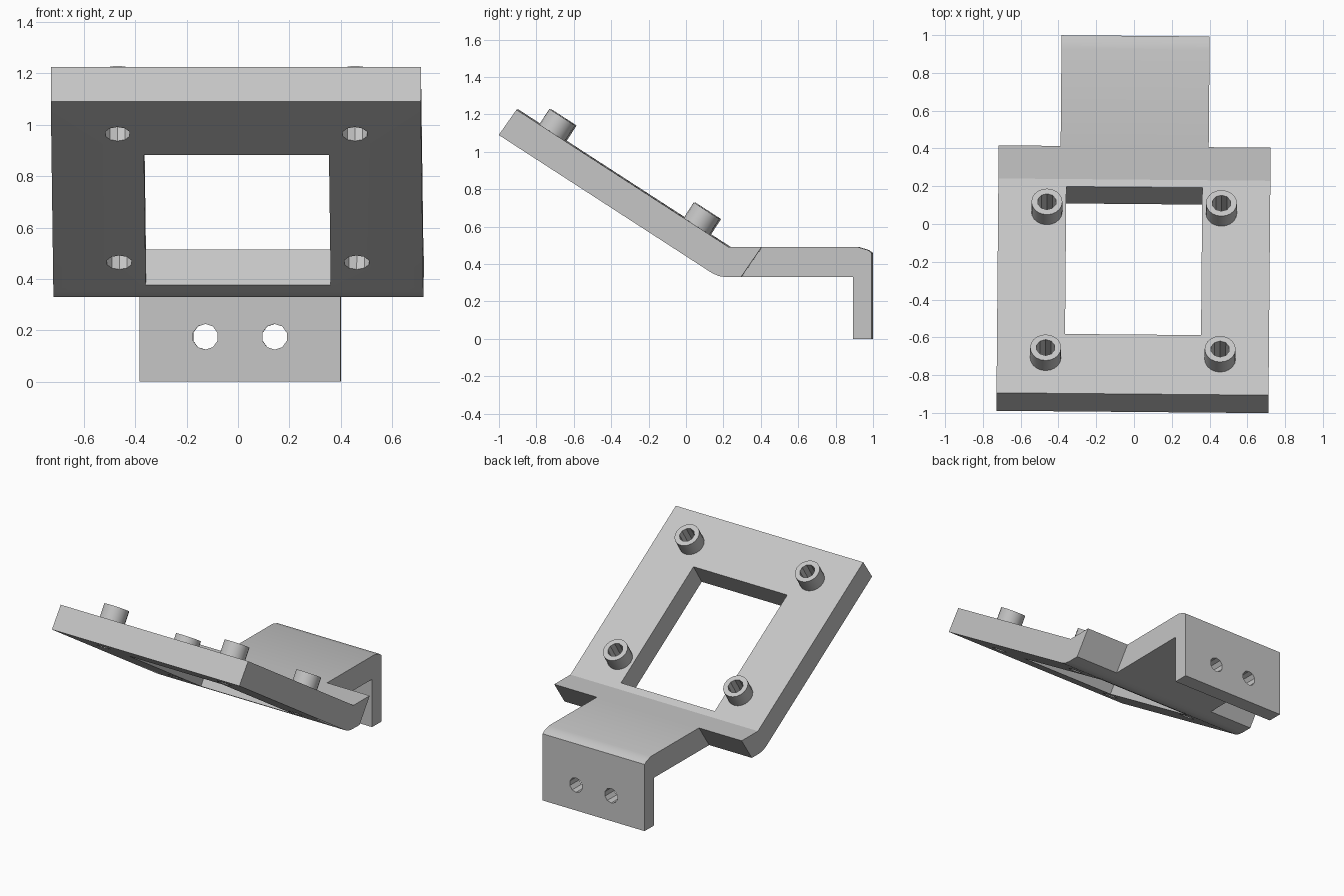
import bpy, bmesh, math
from mathutils import Matrix, Vector

old = bpy.data.objects.get("Cube")
if old:
    bpy.data.objects.remove(old, do_unlink=True)

# Single grey material
grey = bpy.data.materials.new("light_grey")
grey.use_nodes = True
COLOUR = (0.56, 0.56, 0.56, 1)
grey.diffuse_color = COLOUR
grey.node_tree.nodes["Principled BSDF"].inputs["Base Color"].default_value = COLOUR

# Frame of the sloping plate: x across, y down the slope, z out of its upper face
SLOPE = math.atan2(0.735, 1.135)
FRAME = Matrix.Translation((0, -0.905, 1.225)) @ Matrix.Rotation(-SLOPE, 4, 'X')
THICK = 0.165


def finish(name, bm):
    bmesh.ops.recalc_face_normals(bm, faces=bm.faces)
    mesh = bpy.data.meshes.new(name)
    bm.to_mesh(mesh)
    bm.free()
    mesh.materials.append(grey)
    obj = bpy.data.objects.new(name, mesh)
    bpy.context.collection.objects.link(obj)
    return obj


def extrude_profile(name, points, half_width):
    """Side profile (y, z) extruded across x."""
    bm = bmesh.new()
    face = bm.faces.new([bm.verts.new((-half_width, y, z)) for y, z in points])
    out = bmesh.ops.extrude_face_region(bm, geom=[face])
    moved = [v for v in out["geom"] if isinstance(v, bmesh.types.BMVert)]
    bmesh.ops.translate(bm, verts=moved, vec=(2 * half_width, 0, 0))
    return finish(name, bm)


def cylinder(name, radius, low, high, sides, matrix):
    """Cylinder running from low to high along the z axis of matrix."""
    bm = bmesh.new()
    place = matrix @ Matrix.Translation((0, 0, (low + high) / 2))
    bmesh.ops.create_cone(bm, cap_ends=True, segments=sides, radius1=radius,
                          radius2=radius, depth=high - low, matrix=place)
    return finish(name, bm)


def boolean(target, tool, operation):
    mod = target.modifiers.new("boolean", 'BOOLEAN')
    mod.operation = operation
    mod.solver = 'EXACT'
    mod.object = tool
    bpy.context.view_layer.objects.active = target
    bpy.ops.object.modifier_apply(modifier=mod.name)


def discard(obj):
    bpy.data.objects.remove(obj, do_unlink=True)


# Wide sloping plate with its bent rear lip
plate = extrude_profile("bracket", [
    (-1.0, 1.09), (-0.905, 1.225), (0.23, 0.49), (0.405, 0.49),
    (0.295, 0.33), (0.215, 0.33), (0.175, 0.336), (0.14, 0.352)], 0.72)

# Narrow tongue ending in a downward tab
tongue = extrude_profile("tongue", [
    (0.28, 0.49), (0.92, 0.49), (0.97, 0.475), (0.991, 0.46),
    (0.991, 0), (0.89, 0), (0.89, 0.33), (0.25, 0.33)], 0.392)
boolean(plate, tongue, 'UNION')
discard(tongue)

# Rectangular window, square to the slope
bm = bmesh.new()
bmesh.ops.create_cube(bm, size=1, matrix=FRAME @ Matrix.Translation((0, 0.84, -0.08))
                      @ Matrix.Diagonal((0.72, 0.93, 0.6, 1)))
window = finish("window_cutter", bm)
boolean(plate, window, 'DIFFERENCE')
discard(window)

# Hollow bosses, their bores running on through the plate
parts = [plate]
for row, down in (("front", 0.225), ("rear", 1.145)):
    for side, x in (("left", 0.462), ("right", -0.462)):
        spot = FRAME @ Matrix.Translation((x, down, 0))
        boss = cylinder(f"{row}_{side}_boss", 0.082, 0, 0.098, 20, spot)
        bore = cylinder("bore_cutter", 0.05, -THICK - 0.1, 0.2, 10, spot)
        boolean(plate, bore, 'DIFFERENCE')
        boolean(boss, bore, 'DIFFERENCE')
        discard(bore)
        parts.append(boss)

# Two screw holes through the tab
for x in (-0.135, 0.135):
    spot = Matrix.Translation((x, 0.94, 0.175)) @ Matrix.Rotation(math.pi / 2, 4, 'X')
    hole = cylinder("screw_hole_cutter", 0.05, -0.2, 0.2, 10, spot)
    boolean(plate, hole, 'DIFFERENCE')
    discard(hole)

# Slight yaw of the whole piece, then shading
yaw = Matrix.Translation(Vector((0, 0.005, 0))) @ Matrix.Rotation(-0.0087, 4, 'Z')
bpy.ops.object.select_all(action='DESELECT')
for part in parts:
    part.data.transform(yaw)
    part.select_set(True)
bpy.context.view_layer.objects.active = plate
bpy.ops.object.shade_smooth_by_angle(angle=math.radians(25))
